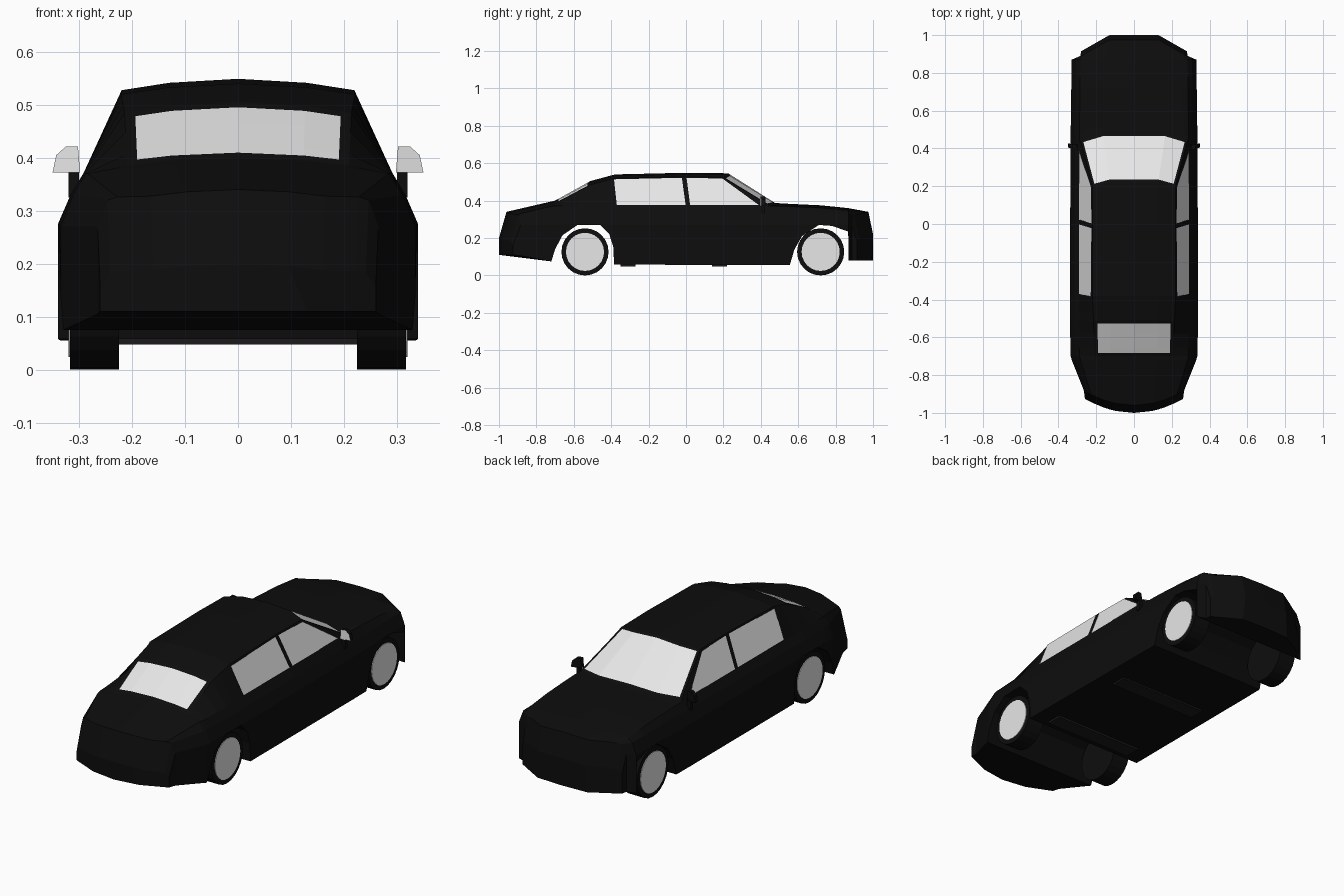
import bpy, bmesh, math
from mathutils import Matrix

default = bpy.data.objects.get("Cube")
if default:
    bpy.data.objects.remove(default)


def material(name, colour):
    mat = bpy.data.materials.new(name)
    mat.use_nodes = True
    mat.diffuse_color = (*colour, 1)
    mat.node_tree.nodes["Principled BSDF"].inputs["Base Color"].default_value = (*colour, 1)
    return mat


BLACK = material("black paint", (.004, .004, .004))
GLASS = material("pale glass", (.8, .8, .8))
GREY = material("dark grey", (.012, .01, .012))


def make_object(name, bm, materials, mirror=False):
    mesh = bpy.data.meshes.new(name)
    bm.to_mesh(mesh)
    bm.free()
    for mat in materials:
        mesh.materials.append(mat)
    obj = bpy.data.objects.new(name, mesh)
    bpy.context.collection.objects.link(obj)
    if mirror:
        mod = obj.modifiers.new("mirror", 'MIRROR')
        mod.use_clip = True
    return obj


def along(keys, y):
    """Piecewise linear profile."""
    for (a, p), (b, q) in zip(keys, keys[1:]):
        if y <= b:
            return p + (q - p) * max(0, y - a) / (b - a)
    return keys[-1][1]


# Length profiles: underside with arches, top line, half width, roof edge ratio and drop
BOTTOM = [(-1, .11), (-.72, .075), (-.70, .14), (-.66, .215), (-.58, .27), (-.46, .27),
          (-.41, .22), (-.388, .15), (-.385, .058), (.555, .055), (.58, .14), (.62, .21),
          (.71, .27), (.78, .265), (.867, .235), (.87, .08), (1, .08)]
TOP = [(-1, .2), (-.96, .34), (-.7, .4), (-.51, .505), (-.38, .54), (0, .549), (.2, .546),
       (.44, .388), (.5, .385), (.72, .375), (.867, .36), (.975, .34), (1, .22)]
WIDTH = [(-1, .26), (-.96, .265), (-.7, .335), (-.5, .34), (.44, .336), (.87, .33), (.975, .285), (1, .28)]
EDGE = [(-1, .62), (-.51, .63), (-.38, .65), (.2, .65), (.44, .84), (.5, .78), (1, .78)]
DROP = [(-1, .012), (-.7, .015), (-.51, .02), (.2, .022), (.44, .01), (1, .01)]
BULGE = [(.0, 0), (.2, .025), (.44, .035), (.5, .01), (.6, 0)]


def section(y):
    bot, top, w = along(BOTTOM, y), along(TOP, y), along(WIDTH, y)
    edge_x, edge_z = w * along(EDGE, y), top - along(DROP, y)
    points = [(0, bot), (w * .5, bot), (w, bot),
              (w, max(bot + .005, min(.27, top - .04))),
              (w * .93, min(.33, top - .02)),
              (w * .86, min(.37, top - .014)),
              (edge_x, edge_z),
              (edge_x * .59, top - .35 * (top - edge_z)), (0, top)]
    ring = []
    for i, (x, z) in enumerate(points):
        shift = along(BULGE, y) if i > 6 else 0
        if y > .9:
            shift = -.57 * max(0, x - .13)
        elif y < -.9:
            shift = x * x * 1.1
        ring.append((x, y + shift, z))
    return ring


# Body shell, half lofted along its length
stations = sorted({y for keys in (BOTTOM, TOP) for y, _ in keys})
bm = bmesh.new()
rings = [[bm.verts.new(p) for p in section(y)] for y in stations]
screen, rear = [], []
for y, a, b in zip(stations, rings, rings[1:]):
    for i in range(len(a) - 1):
        face = bm.faces.new((a[i], b[i], b[i + 1], a[i + 1]))
        if i >= 6 and .2 <= y < .44:
            screen.append(face)
        if i >= 6 and -.7 <= y < -.51:
            rear.append(face)
for r in (rings[0], rings[-1]):
    bm.faces.new((r[0], r[1], r[7], r[8]))
    bm.faces.new(r[1:8])
bmesh.ops.recalc_face_normals(bm, faces=bm.faces)
if bm.calc_volume(signed=True) < 0:
    bmesh.ops.reverse_faces(bm, faces=bm.faces)


# Windscreen and rear window, inset into the shell
def glaze(faces, border):
    for f in faces:
        f.material_index = 1
    rim = bmesh.ops.inset_region(bm, faces=faces, thickness=border, use_boundary=False,
                                 use_even_offset=True)
    for f in rim["faces"]:
        f.material_index = 0


glaze(screen, .012)
glaze(rear, .02)
make_object("body", bm, [BLACK, GLASS], mirror=True)


# Side windows, thin plates on the sloping cabin side
def side_window(name, outline):
    bm = bmesh.new()
    verts = [bm.verts.new((.294 - (z - .37) * .45, y, z)) for y, z in outline]
    bm.faces.new(verts)
    bm.normal_update()
    make_object(name, bm, [GLASS], mirror=True)


side_window("rear_side_window", [(-.37, .376), (-.002, .376), (-.022, .522), (-.385, .514)])
side_window("front_side_window", [(.022, .376), (.39, .376), (.195, .518), (.003, .522)])

# Door mirrors with glass on the rearward face
bm = bmesh.new()
outline = [(.298, .372), (.35, .372), (.343, .405), (.325, .421), (.302, .421)]
back = bm.faces.new([bm.verts.new((x, .395 + (x - .3) * .2, z)) for x, z in outline])
back.material_index = 1
extruded = bmesh.ops.extrude_face_region(bm, geom=[back], use_keep_orig=True)
for item in extruded["geom"]:
    if isinstance(item, bmesh.types.BMVert):
        item.co.y += .022
for f in bm.faces:
    f.material_index = 1 if f is back else 0
bmesh.ops.recalc_face_normals(bm, faces=bm.faces)
make_object("door_mirrors", bm, [BLACK, GLASS], mirror=True)


def box(name, size, centre, mat, mirror=False):
    bm = bmesh.new()
    bmesh.ops.create_cube(bm, size=1, matrix=Matrix.Translation(centre) @ Matrix.Diagonal((*size, 1)))
    make_object(name, bm, [mat], mirror)


box("mirror_stalks", (.02, .02, .05), (.31, .412, .35), BLACK, mirror=True)

# Floor cross members
for name, y in (("rear_cross_member", -.31), ("front_cross_member", .18)):
    box(name, (.5, .08, .01), (0, y, .053), GREY)


# Wheels: tyre drum with a pale disc on the outer face
def disc(name, radius, depth, x, y, mat):
    bm = bmesh.new()
    turn = Matrix.Translation((x, y, .126)) @ Matrix.Rotation(math.pi / 2, 4, 'Y')
    bmesh.ops.create_cone(bm, cap_ends=True, segments=24, radius1=radius, radius2=radius,
                          depth=depth, matrix=turn)
    make_object(name, bm, [mat], mirror=True)


for axle, y in (("rear", -.54), ("front", .72)):
    disc(axle + "_tyres", .126, .092, .271, y, BLACK)
    disc(axle + "_wheel_discs", .102, .004, .318, y, GLASS)
